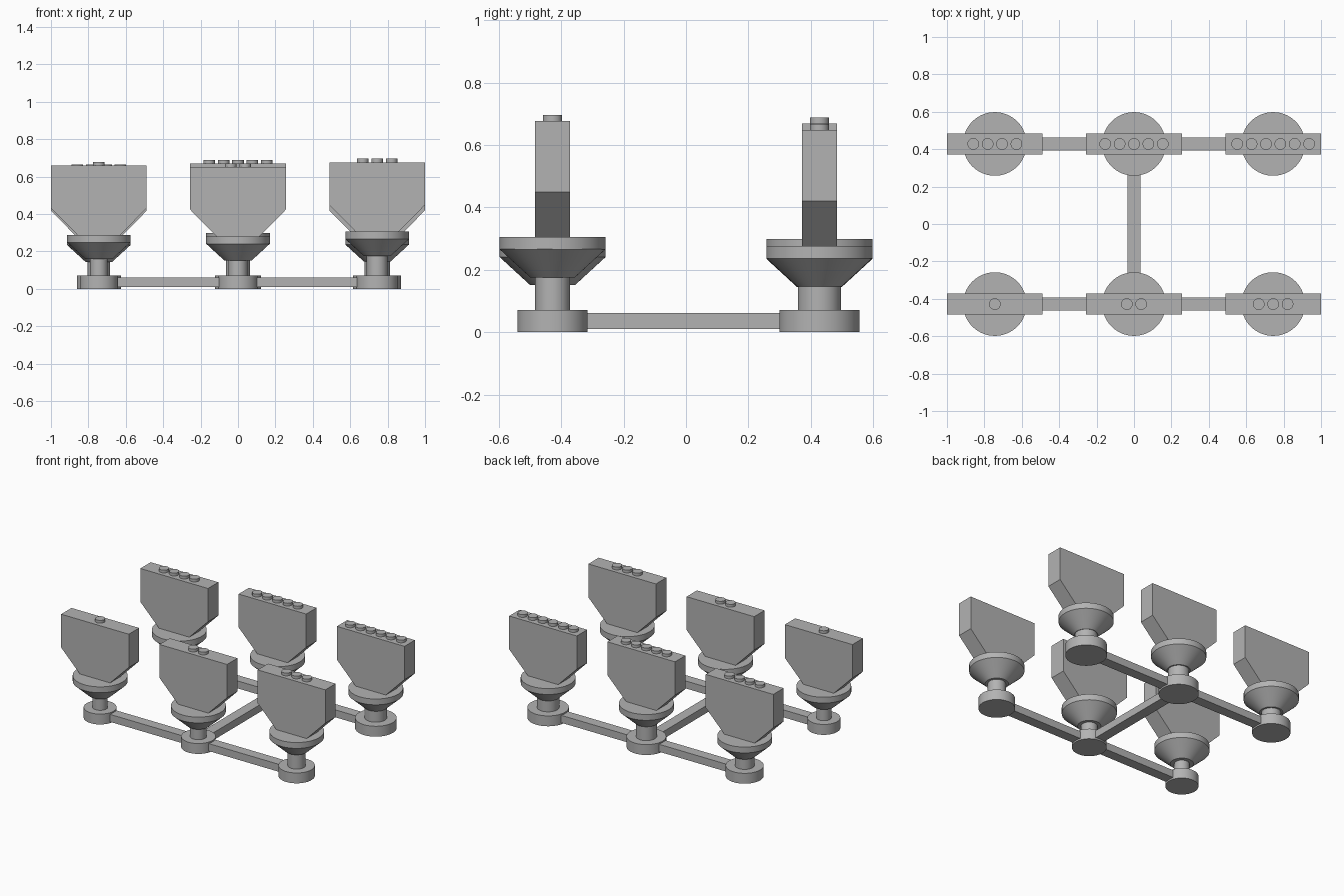
import bpy, bmesh, math
from mathutils import Matrix

cube = bpy.data.objects.get("Cube")
if cube:
    bpy.data.objects.remove(cube, do_unlink=True)

grey = bpy.data.materials.new("plain grey")
grey.use_nodes = True
colour = (0.45, 0.45, 0.45, 1)
grey.diffuse_color = colour
grey.node_tree.nodes["Principled BSDF"].inputs["Base Color"].default_value = colour

COL_X, ROW_Y = 0.744, 0.428


def finish(bm, name, smooth=False):
    bmesh.ops.recalc_face_normals(bm, faces=bm.faces)
    mesh = bpy.data.meshes.new(name)
    bm.to_mesh(mesh)
    bm.free()
    mesh.materials.append(grey)
    obj = bpy.data.objects.new(name, mesh)
    bpy.context.collection.objects.link(obj)
    if smooth:
        bpy.ops.object.select_all(action='DESELECT')
        obj.select_set(True)
        bpy.context.view_layer.objects.active = obj
        bpy.ops.object.shade_smooth_by_angle(angle=math.radians(30))
    return obj


def lathe(name, profile, x, y, sides=64):
    """Spin a (radius, height) outline about a vertical axis."""
    bm = bmesh.new()
    verts = [bm.verts.new((x + r, y, z)) for r, z in profile]
    edges = [bm.edges.new(pair) for pair in zip(verts, verts[1:])]
    bmesh.ops.spin(bm, geom=verts + edges, cent=(x, y, 0), axis=(0, 0, 1),
                   angle=math.tau, steps=sides, use_duplicate=False)
    bmesh.ops.remove_doubles(bm, verts=bm.verts, dist=0.0001)
    return finish(bm, name, True)


def cylinder(name, r, z0, z1, x, y, sides=64):
    return lathe(name, [(0, z0), (r, z0), (r, z1), (0, z1)], x, y, sides)


def box(name, size, centre):
    bm = bmesh.new()
    bmesh.ops.create_cube(bm, size=1, matrix=Matrix.Translation(centre)
                          @ Matrix.Diagonal((*size, 1)))
    return finish(bm, name)


def panel(name, x, y, top):
    """Upright plate whose lower corners taper in to the cup."""
    half, foot, depth = 0.256, 0.115, 0.112
    right = [(half, top), (half, top - 0.228), (foot, top - 0.371)]
    outline = right + [(-a, b) for a, b in reversed(right)]
    bm = bmesh.new()
    face = bm.faces.new([bm.verts.new((x + a, y - depth / 2, b)) for a, b in outline])
    moved = bmesh.ops.extrude_face_region(bm, geom=[face])["geom"]
    bmesh.ops.translate(bm, vec=(0, depth, 0),
                        verts=[v for v in moved if isinstance(v, bmesh.types.BMVert)])
    return finish(bm, name)


# Six stations, each with its own height, stud count and slightly wider base
panel_tops = [0.66, 0.652, 0.677, 0.646, 0.67, 0.648]
for i, top in enumerate(panel_tops):
    x = (i % 3 - 1) * COL_X
    y = -ROW_Y if i < 3 else ROW_Y
    tag = ("front" if i < 3 else "back") + ("_right", "_middle", "_left")[i % 3]
    rim = top - 0.371
    cylinder("base_" + tag, 0.102 + 0.0053 * i, 0, 0.071, x, y)
    cylinder("stem_" + tag, 0.047 + 0.0044 * i, 0.071, rim - 0.13, x, y)
    lathe("cup_" + tag, [(0, rim - 0.13), (0.072, rim - 0.13), (0.17, rim - 0.04),
                         (0.17, rim), (0, rim)], x, y)
    panel("panel_" + tag, x, y, top)
    for s in range(i + 1):
        cylinder(f"stud_{tag}_{s + 1}", 0.031, top, top + 0.019,
                 x + (s - i / 2) * 0.077, y, 32)

# Bars joining the bases
for row, y in (("front", -ROW_Y), ("back", ROW_Y)):
    for side, sx in (("right", -1), ("left", 1)):
        box(f"bar_{row}_{side}", (COL_X - 0.2, 0.07, 0.051), (sx * COL_X / 2, y, 0.036))
box("bar_cross", (0.07, 2 * ROW_Y - 0.2, 0.051), (0, 0, 0.036))
